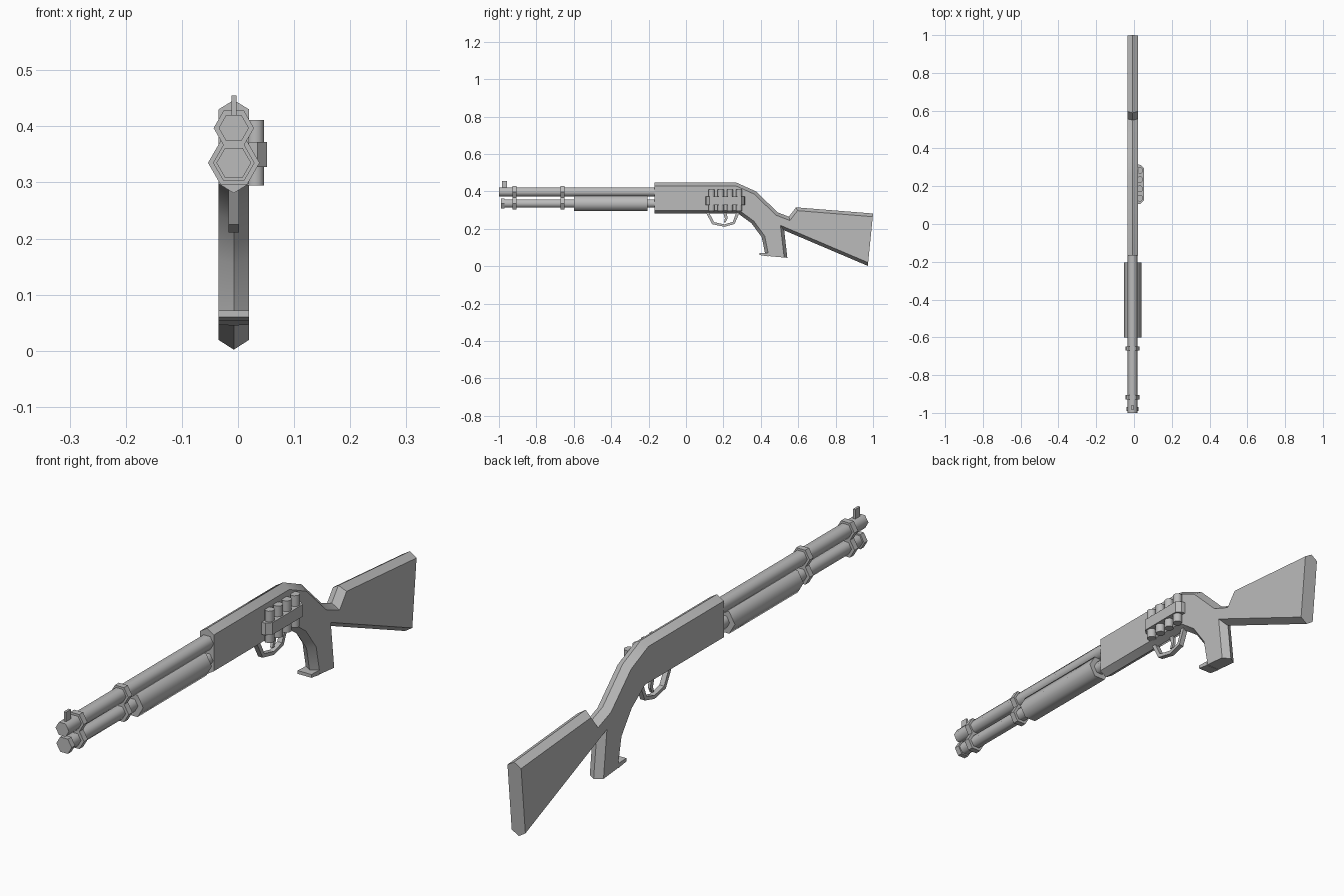
import bpy, bmesh, math
from mathutils import Vector

if "Cube" in bpy.data.objects:
    bpy.data.objects.remove(bpy.data.objects["Cube"], do_unlink=True)

CX = -0.0075  # lengthwise centre plane

grey = bpy.data.materials.new("plain grey")
grey.diffuse_color = (0.5, 0.5, 0.5, 1)
grey.use_nodes = True
grey.node_tree.nodes["Principled BSDF"].inputs["Base Color"].default_value = (0.5, 0.5, 0.5, 1)


def finish(name, bm, smooth=None):
    bmesh.ops.recalc_face_normals(bm, faces=bm.faces)
    mesh = bpy.data.meshes.new(name)
    bm.to_mesh(mesh)
    bm.free()
    mesh.materials.append(grey)
    ob = bpy.data.objects.new(name, mesh)
    bpy.context.collection.objects.link(ob)
    if smooth:
        bpy.ops.object.select_all(action='DESELECT')
        ob.select_set(True)
        bpy.context.view_layer.objects.active = ob
        bpy.ops.object.shade_smooth_by_angle(angle=math.radians(smooth))
    return ob


def loft(name, rings, smooth=None):
    """Skin a list of equal-length vertex rings and cap both ends."""
    bm = bmesh.new()
    rows = [[bm.verts.new(p) for p in ring] for ring in rings]
    n = len(rows[0])
    for a, b in zip(rows, rows[1:]):
        for i in range(n):
            bm.faces.new((a[i], a[(i + 1) % n], b[(i + 1) % n], b[i]))
    bm.faces.new(rows[0])
    bm.faces.new(rows[-1])
    return finish(name, bm, smooth)


def rod(name, y0, y1, z, r, smooth=None):
    """Six-sided bar along y with corners pointing sideways."""
    angles = [math.radians(60 * i) for i in range(6)]
    return loft(name, [[(CX + r * math.cos(a), y, z + r * math.sin(a)) for a in angles]
                       for y in (y0, y1)], smooth)


def plate(name, outline, x0, x1, smooth=None):
    """Side outline in (y, z) extruded across x."""
    return loft(name, [[(x, y, z) for y, z in outline] for x in (x0, x1)], smooth)


def inset(points, widths):
    """Move every edge of a clockwise outline inward by its own width."""
    result = []
    for i, p in enumerate(points):
        p, prev, nxt = Vector(p), Vector(points[i - 1]), Vector(points[(i + 1) % len(points)])
        d1, d2 = (p - prev).normalized(), (nxt - p).normalized()
        n1, n2 = Vector((d1.y, -d1.x)), Vector((d2.y, -d2.x))
        w1, w2 = widths[i - 1], widths[i]
        det = n1.x * n2.y - n1.y * n2.x
        c1, c2 = n1.dot(p) + w1, n2.dot(p) + w2
        if abs(det) < 0.05:
            result.append(tuple(p + n1 * w1))
        else:
            result.append(((c1 * n2.y - c2 * n1.y) / det, (n1.x * c2 - n2.x * c1) / det))
    return result


# Receiver, grip and stock: one outline with a ridge along top and bottom
W = 0.017
body = [(-0.168, 0.447, W), (0.27, 0.447, W), (0.375, 0.4, W), (0.49, 0.288, W),
        (0.55, 0.265, W), (0.588, 0.315, W), (1.0, 0.282, 0), (0.972, 0.002, W),
        (0.525, 0.192, W), (0.542, 0.045, 0), (0.425, 0.056, W), (0.405, 0.155, W),
        (0.35, 0.23, W), (0.28, 0.281, W), (-0.168, 0.281, 0)]
ridge = [(y, z) for y, z, w in body]
side = inset(ridge, [w for y, z, w in body])
loft("receiver_and_stock", [[(CX + dx, y, z) for y, z in line]
                            for dx, line in ((-0.0275, side), (0, ridge), (0.0275, side))], 40)

# Lip at the front of the grip
plate("grip_lip", [(0.393, 0.072), (0.44, 0.07), (0.44, 0.053), (0.393, 0.06)],
      CX - 0.0275, CX + 0.0275)

# Barrel, magazine tube and fore-end
rod("barrel", -1.0, -0.16, 0.397, 0.027, 65)
rod("magazine_tube", -0.98, -0.16, 0.335, 0.025, 65)
rod("magazine_cap", -0.99, -0.97, 0.335, 0.031)
rod("fore_end", -0.6, -0.205, 0.335, 0.046, 65)

# Clamps holding barrel and tube together
for label, y in (("front", -0.917), ("rear", -0.66)):
    rod(label + "_barrel_clamp", y - 0.011, y + 0.011, 0.397, 0.036)
    rod(label + "_tube_clamp", y - 0.011, y + 0.011, 0.335, 0.037)

# Front sight
plate("front_sight", [(-0.985, 0.41), (-0.985, 0.455), (-0.957, 0.455), (-0.957, 0.41)],
      CX - 0.0045, CX + 0.0045)

# Trigger guard: outer path and its inner copy form a strip
outer = [(0.105, 0.29), (0.14, 0.225), (0.205, 0.211), (0.26, 0.226), (0.287, 0.29)]
inner = [(0.122, 0.29), (0.15, 0.236), (0.205, 0.224), (0.25, 0.237), (0.27, 0.29)]
plate("trigger_guard", outer + inner[::-1], CX - 0.0095, CX + 0.0095)
plate("trigger", [(0.198, 0.29), (0.208, 0.255), (0.202, 0.235), (0.212, 0.235),
                  (0.222, 0.255), (0.218, 0.29)], CX - 0.005, CX + 0.005)

# Spare shells and their holder on the left side
for i in range(4):
    y = 0.137 + 0.049 * i
    ring = [math.radians(45 * k + 22.5) for k in range(8)]
    loft(f"shell_{i + 1}", [[(0.031 + 0.017 * math.cos(a), y + 0.018 * math.sin(a), z)
                             for a in ring] for z in (0.295, 0.411)], 50)
strap = [(0.015, 0.105), (0.035, 0.107), (0.052, 0.125), (0.052, 0.297), (0.035, 0.313), (0.015, 0.315)]
loft("shell_holder", [[(x, y, z) for x, y in strap] for z in (0.328, 0.372)])
